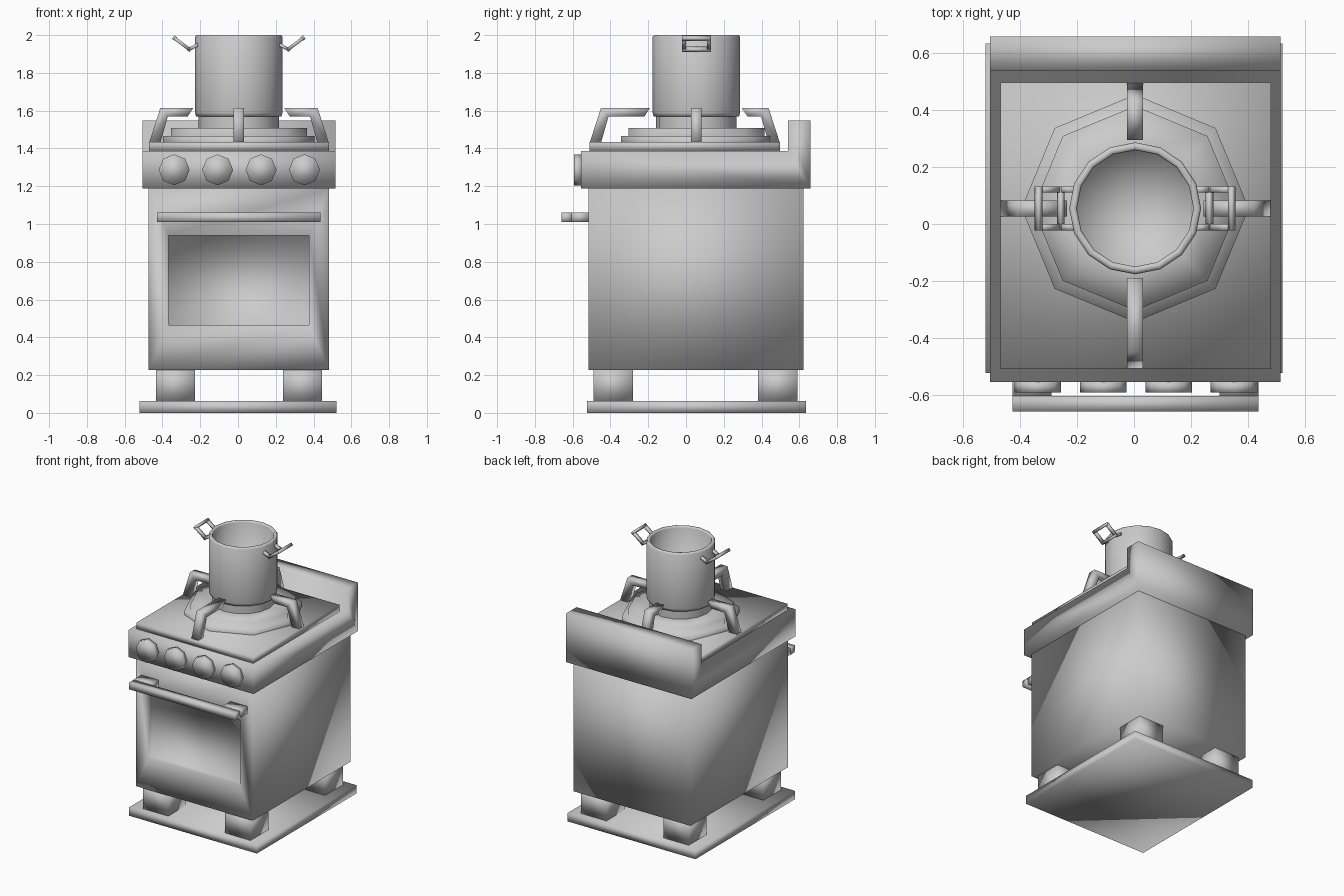
import bpy, bmesh, math
from mathutils import Vector

if "Cube" in bpy.data.objects:
    bpy.data.objects.remove(bpy.data.objects["Cube"])

CX, CY = 0.004, 0.055   # centre of burner and pot


def finish(name, bm):
    bmesh.ops.remove_doubles(bm, verts=bm.verts, dist=1e-5)
    bmesh.ops.recalc_face_normals(bm, faces=bm.faces)
    for f in bm.faces:      # fully smooth low-poly shading
        f.smooth = True
    me = bpy.data.meshes.new(name)
    bm.to_mesh(me)
    bm.free()
    ob = bpy.data.objects.new(name, me)
    bpy.context.collection.objects.link(ob)
    return ob


def add_box(bm, lo, hi):
    vs = bmesh.ops.create_cube(bm, size=1)['verts']
    for v in vs:
        v.co = Vector([a + (b - a) * (c + 0.5) for a, b, c in zip(lo, hi, v.co)])


def box(name, lo, hi):
    bm = bmesh.new()
    add_box(bm, lo, hi)
    return finish(name, bm)


def extrude(name, points, direction):
    bm = bmesh.new()
    face = bm.faces.new([bm.verts.new(p) for p in points])
    new = bmesh.ops.extrude_face_region(bm, geom=[face], use_keep_orig=True)['geom']
    for g in new:
        if isinstance(g, bmesh.types.BMVert):
            g.co += Vector(direction)
    return finish(name, bm)


def lathe(name, profile, sides, centre=(CX, CY)):
    bm = bmesh.new()
    vs = [bm.verts.new((centre[0] + r, centre[1], z)) for r, z in profile]
    es = [bm.edges.new(p) for p in zip(vs, vs[1:])]
    bmesh.ops.spin(bm, geom=vs + es, cent=(*centre, 0), axis=(0, 0, 1),
                   angle=math.tau, steps=sides, use_merge=True)
    return finish(name, bm)


# Base plate and square feet
box("base_plate", (-0.522, -0.525, 0), (0.522, 0.635, 0.062))
for side, x in (("left", -0.331), ("right", 0.341)):
    for end, y in (("front", -0.385), ("back", 0.485)):
        box(f"{end}_{side}_leg", (x - 0.104, y - 0.104, 0.062), (x + 0.104, y + 0.104, 0.235))

# Oven body with recessed door window
bm = bmesh.new()
add_box(bm, (-0.473, -0.515, 0.228), (0.482, 0.622, 1.19))
bm.faces.ensure_lookup_table()
front = min(bm.faces, key=lambda f: f.calc_center_median().y)
bmesh.ops.inset_region(bm, faces=[front], thickness=0.05)
for v in front.verts:
    v.co.x = 0.376 if v.co.x > 0 else -0.368
    v.co.z = 0.94 if v.co.z > 0.7 else 0.465
new = bmesh.ops.extrude_discrete_faces(bm, faces=[front])['faces'][0]
for v in new.verts:
    v.co.y += 0.035
finish("oven_body", bm)

# Door handle: bar on two wide mounts
box("door_handle_bar", (-0.428, -0.66, 1.01), (0.438, -0.605, 1.06))
for side, x in (("left", -0.428), ("right", 0.3)):
    box(f"{side}_handle_mount", (x, -0.607, 1.01), (x + 0.138, -0.515, 1.06))

# Cooktop slab with upstand at the back
slab = [(-0.555, 1.187), (0.66, 1.187), (0.66, 1.547), (0.54, 1.547), (0.54, 1.387), (-0.555, 1.387)]
extrude("cooktop_and_backsplash", [(-0.506, y, z) for y, z in slab], (1.022, 0, 0))
box("hob_plate", (-0.47, -0.51, 1.387), (0.482, 0.497, 1.435))

# Octagonal knobs
for i in range(4):
    x = -0.338 + 0.23 * i
    ring = [(x + 0.082 * math.sin(k * math.tau / 8), -0.593,
             1.287 + 0.082 * math.cos(k * math.tau / 8)) for k in range(8)]
    extrude(f"knob_{i + 1}", ring, (0, 0.04, 0))

# Stepped octagonal burner and neck
lathe("burner", [(0.4, 1.43), (0.4, 1.465), (0.36, 1.465), (0.36, 1.508), (0.213, 1.508)], 8)
lathe("burner_neck", [(0.213, 1.508), (0.213, 1.575)], 16)

# Pan supports: bent arms (direction, foot distance, inner end distance)
w = 0.028
for name, d, foot, tip in (("left", (-1, 0), 0.475, 0.24), ("right", (1, 0), 0.477, 0.24),
                           ("front", (0, -1), 0.565, 0.245), ("back", (0, 1), 0.442, 0.24)):
    prof = [(foot, 1.43), (foot - 0.06, 1.615), (tip, 1.615),
            (tip + 0.03, 1.57), (foot - 0.1, 1.57), (foot - 0.06, 1.43)]
    side = Vector((-d[1], d[0], 0)) * w
    pts = [Vector((CX + d[0] * r, CY + d[1] * r, z)) - side for r, z in prof]
    bm = bmesh.new()
    rows = [[bm.verts.new(p + k * side) for p in pts] for k in (0, 2)]
    for a in range(6):
        b = (a + 1) % 6
        bm.faces.new([rows[0][a], rows[0][b], rows[1][b], rows[1][a]])
    for r in rows:      # two quads per side: foot and arm
        bm.faces.new([r[0], r[1], r[4], r[5]])
        bm.faces.new([r[1], r[2], r[3], r[4]])
    finish(f"{name}_pan_support", bm)

# Pot: hollow 16-sided lathe
lathe("pot", [(0, 1.57), (0.226, 1.57), (0.232, 1.59), (0.232, 1.99), (0.225, 2.0),
              (0.21, 2.0), (0.205, 1.99), (0.205, 1.6), (0, 1.6)], 16)

# Pot handles: tilted square frames on short stubs
h, r = 0.066, 0.011
for name, s in (("left", -1), ("right", 1)):
    bm = bmesh.new()
    bars = [((0.262, -h, 1.925), (0.34, -h, 1.984)), ((0.262, h, 1.925), (0.34, h, 1.984)),
            ((0.215, -h, 1.95), (0.262, -h, 1.925)), ((0.215, h, 1.95), (0.262, h, 1.925)),
            ((0.34, -h - r, 1.984), (0.34, h + r, 1.984)), ((0.262, -h - r, 1.925), (0.262, h + r, 1.925))]
    for a, b in bars:
        a, b = (Vector((CX + s * p[0], CY + p[1], p[2])) for p in (a, b))
        axis = (b - a).normalized()
        up = Vector((0, 1, 0)) if abs(axis.y) < 0.5 else Vector((-s * 0.6, 0, 0.8))
        u, v = up * r, axis.cross(up) * r * 0.8
        vs = bmesh.ops.create_cube(bm, size=1)['verts']
        for q in vs:
            q.co = (a if q.co.z < 0 else b) + u * 2 * q.co.x + v * 2 * q.co.y
    finish(f"{name}_pot_handle", bm)
